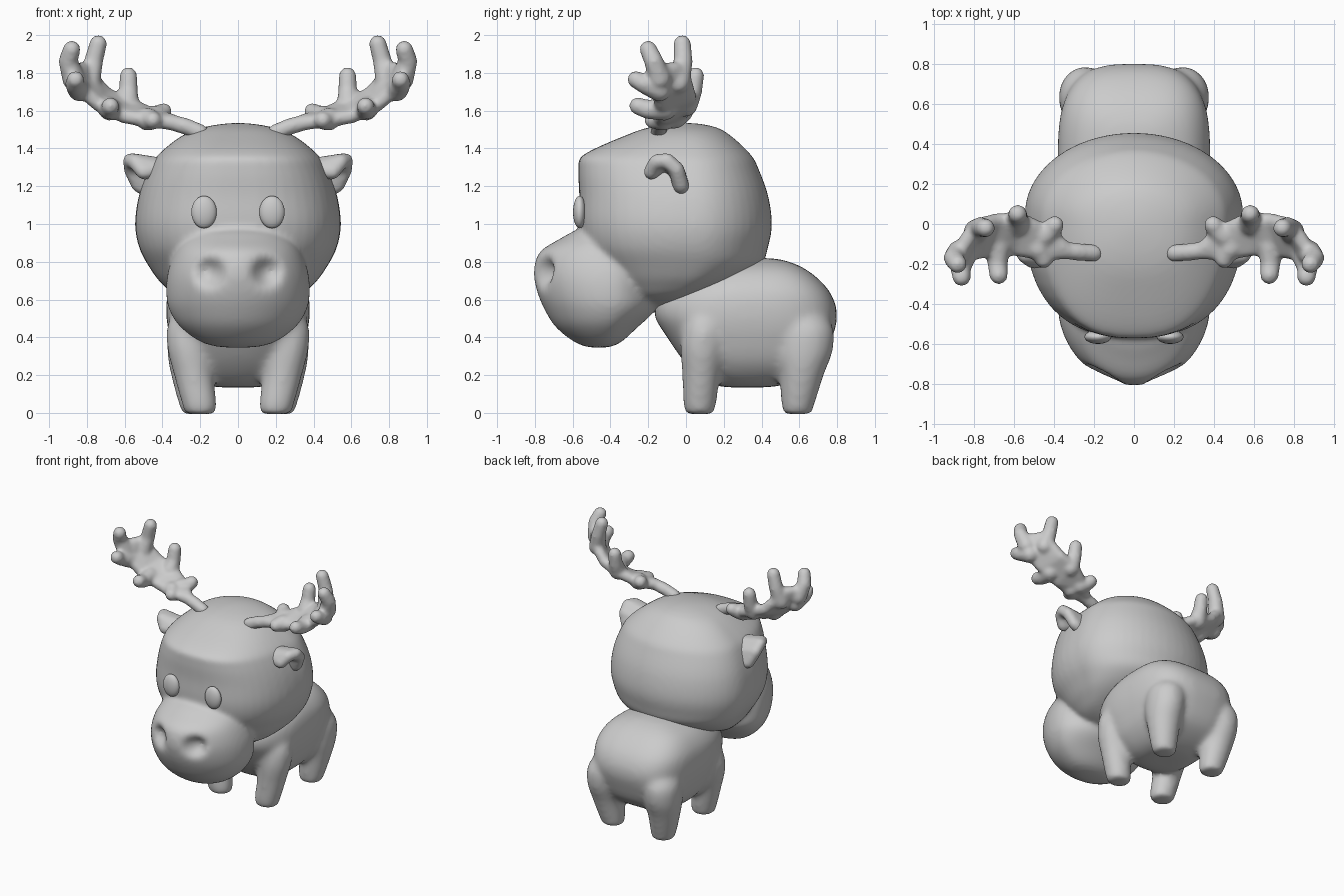
import bpy, bmesh, math
from mathutils import Vector, Matrix

if "Cube" in bpy.data.objects:
    bpy.data.objects.remove(bpy.data.objects["Cube"])


def to_object(name, bm):
    loose = [v for v in bm.verts if not v.link_faces]
    for v in loose:
        bm.verts.remove(v)
    bmesh.ops.recalc_face_normals(bm, faces=bm.faces)
    for f in bm.faces:
        f.smooth = True
    me = bpy.data.meshes.new(name)
    bm.to_mesh(me)
    bm.free()
    ob = bpy.data.objects.new(name, me)
    bpy.context.collection.objects.link(ob)
    return ob


def loft(bm, keys, n_front=2.0, n_back=2.0, sides=48, steps=5):
    """Rounded solid from stacked rings: (z, centre x, half width, y front, y middle, y back)."""
    flip = lambda k: (k[0], k[1], -k[2], k[5], k[4], k[3])
    pts = [flip(keys[1])] + keys + [flip(keys[-2])]
    rows = []
    for i in range(1, len(pts) - 2):
        for s in range(steps):
            t = s / steps
            rows.append([0.5 * (2 * b + (c - a) * t + (2 * a - 5 * b + 4 * c - d) * t * t
                                + (3 * b - a - 3 * c + d) * t ** 3)
                         for a, b, c, d in zip(*pts[i - 1:i + 3])])
    rings = []
    for z, cx, w, yf, ym, yb in rows[1:]:
        ring = []
        for j in range(sides):
            a = 2 * math.pi * j / sides
            c, s = math.cos(a), math.sin(a)
            n = n_front if s < 0 else n_back
            x = math.copysign(abs(c) ** (2 / n), c) * w
            y = abs(s) ** (2 / n) * ((yf if s < 0 else yb) - ym)
            ring.append(bm.verts.new((cx + x, ym + y, z)))
        rings.append(ring)
    for r0, r1 in zip(rings, rings[1:]):
        for j in range(sides):
            k = (j + 1) % sides
            bm.faces.new((r0[j], r0[k], r1[k], r1[j]))
    for ring, key in ((rings[0], keys[0]), (rings[-1], keys[-1])):
        tip = bm.verts.new((key[1], key[4], key[0]))
        for j in range(sides):
            bm.faces.new((ring[j], ring[(j + 1) % sides], tip))


def hull(bm, balls):
    """Convex hull around balls given as (point, radius)."""
    part = bmesh.new()
    for p, r in balls:
        bmesh.ops.create_icosphere(part, subdivisions=2, radius=r,
                                   matrix=Matrix.Translation(Vector(p)))
    new = [bm.verts.new(v.co) for v in part.verts]
    part.free()
    bmesh.ops.convex_hull(bm, input=new)


def sheet(bm, edge_a, edge_b, r):
    """Thick curved sheet between two paths."""
    for i in range(len(edge_a) - 1):
        hull(bm, [(p, r) for p in edge_a[i:i + 2] + edge_b[i:i + 2]])


def fuse(ob, voxel, smooth, mirror=False):
    m = ob.modifiers.new("fuse", 'REMESH')
    m.mode = 'VOXEL'
    m.voxel_size = voxel
    m.use_smooth_shade = True
    s = ob.modifiers.new("soften", 'SMOOTH')
    s.factor = 0.5
    s.iterations = smooth
    if mirror:
        d = ob.modifiers.new("mirror", 'MIRROR')
        d.use_mirror_merge = False


# muzzle with two nostril dents
bm = bmesh.new()
loft(bm, [(.345, 0, 0, -.46, -.46, -.46), (.365, 0, .17, -.57, -.44, -.36),
          (.45, 0, .3, -.685, -.42, -.26), (.55, 0, .365, -.75, -.4, -.16),
          (.65, 0, .38, -.79, -.4, -.15), (.75, 0, .37, -.805, -.4, -.15),
          (.85, 0, .335, -.775, -.4, -.2), (.92, 0, .28, -.67, -.42, -.28),
          (.97, 0, .18, -.57, -.45, -.35), (.98, 0, 0, -.45, -.45, -.45)],
     sides=96, steps=8)
for v in bm.verts:
    if v.co.y < -.5:
        d2 = (abs(v.co.x) - .15) ** 2 + (v.co.z - .745) ** 2
        v.co.y += .075 * math.exp(-(d2 / .066 ** 2) ** 1.5)

# head, fused softly with the muzzle
loft(bm, [(1.535, 0, 0, 0, 0, 0), (1.515, 0, .17, -.18, 0, .15), (1.465, 0, .3, -.33, .02, .24),
          (1.365, 0, .425, -.545, .03, .345), (1.29, 0, .475, -.57, .04, .385),
          (1.15, 0, .525, -.565, .05, .435), (1.0, 0, .545, -.565, .05, .455),
          (.88, 0, .525, -.54, .05, .435), (.78, 0, .475, -.48, .05, .395),
          (.68, 0, .40, -.4, 0, .24), (.6, 0, .28, -.3, -.1, .02),
          (.55, 0, 0, -.15, -.15, -.15)], n_front=2.5)
fuse(to_object("head_and_muzzle", bm), .016, 9)

# eyes
for side, sx in (("left", -1), ("right", 1)):
    bm = bmesh.new()
    bmesh.ops.create_uvsphere(bm, u_segments=32, v_segments=16, radius=1)
    bmesh.ops.scale(bm, vec=(.067, .035, .086), verts=bm.verts)
    bmesh.ops.translate(bm, vec=(.18 * sx, -.563, 1.063), verts=bm.verts)
    to_object(side + "_eye", bm)

# body and four legs, fused together
bm = bmesh.new()
loft(bm, [(.135, 0, 0, .32, .32, .32), (.15, 0, .18, .14, .32, .52), (.25, 0, .3, .01, .32, .7),
          (.4, 0, .36, -.1, .32, .775), (.53, 0, .38, -.17, .32, .8),
          (.65, 0, .365, -.12, .35, .755), (.75, 0, .29, .05, .38, .65),
          (.805, 0, .16, .25, .4, .53), (.82, 0, 0, .4, .4, .4)], n_front=2.4, n_back=3.0)
for s in (-1, 1):
    front = [(-.005, .2, 0, .07, .07, .07), (-.005, .2, .075, .005, .07, .14),
             (.04, .203, .092, -.015, .07, .16), (.2, .235, .105, -.02, .08, .18),
             (.36, .255, .122, -.03, .09, .21), (.5, .25, .11, 0, .1, .2),
             (.62, .22, 0, .1, .1, .1)]
    hind = [(-.005, .215, 0, .59, .59, .59), (-.005, .215, .075, .52, .59, .66),
            (.04, .22, .092, .505, .59, .68), (.2, .24, .115, .495, .61, .73),
            (.34, .245, .13, .47, .63, .78), (.48, .235, .12, .5, .63, .765),
            (.62, .2, 0, .6, .6, .6)]
    for leg in (front, hind):
        loft(bm, [(k[0], k[1] * s) + k[2:] for k in leg], sides=32)
fuse(to_object("body_and_legs", bm), .018, 16)

# ears: cupped sheets
bm = bmesh.new()
sheet(bm,
      [(.5, -.185, 1.275), (.545, -.155, 1.33), (.57, -.1, 1.335), (.565, -.05, 1.29),
       (.525, -.025, 1.205)],
      [(.4, -.16, 1.29), (.41, -.13, 1.31), (.42, -.09, 1.31), (.42, -.04, 1.26),
       (.44, -.025, 1.17)], .042)
fuse(to_object("ears", bm), .012, 10, mirror=True)

# antlers: stem, curved palm, tines
bm = bmesh.new()
stem = [(.2, -.145, 1.485), (.27, -.14, 1.515), (.36, -.13, 1.54)]
for a, b in zip(stem, stem[1:]):
    hull(bm, [(a, .046), (b, .044)])
sheet(bm,
      [(.35, -.14, 1.535), (.47, -.14, 1.55), (.6, -.12, 1.57), (.74, -.13, 1.635),
       (.84, -.15, 1.725), (.885, -.16, 1.81)],
      [(.35, -.12, 1.545), (.43, -.045, 1.565), (.57, .02, 1.63), (.69, .015, 1.68),
       (.78, -.01, 1.77), (.82, -.06, 1.82)], .04)
tines = [[(.74, -.02, 1.955), (.765, -.015, 1.86), (.79, -.04, 1.75)],
         [(.88, -.2, 1.925), (.9, -.17, 1.86), (.87, -.14, 1.77)],
         [(.86, -.265, 1.765), (.865, -.22, 1.74), (.84, -.14, 1.71)],
         [(.675, -.255, 1.625), (.68, -.2, 1.605), (.68, -.11, 1.61)],
         [(.58, .05, 1.785), (.58, .035, 1.7), (.585, 0, 1.63)],
         [(.395, -.005, 1.595), (.41, -.025, 1.58), (.45, -.06, 1.565)],
         [(.45, -.175, 1.55), (.455, -.15, 1.55), (.48, -.12, 1.555)]]
for tip, mid, root in tines:
    hull(bm, [(tip, .048), (mid, .052)])
    hull(bm, [(mid, .052), (root, .064)])
fuse(to_object("antlers", bm), .012, 9, mirror=True)
